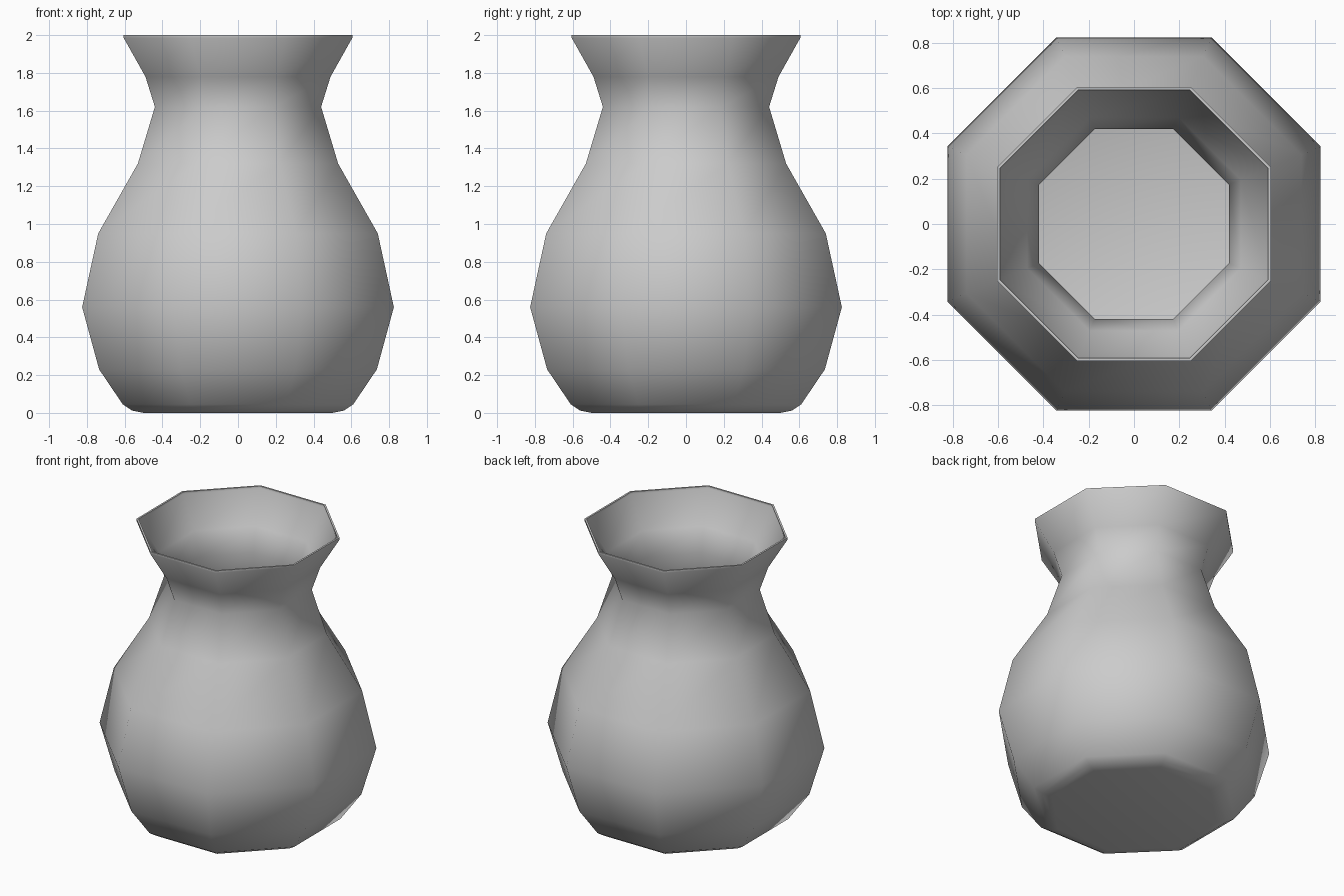
import bpy, bmesh, math

if "Cube" in bpy.data.objects:
    bpy.data.objects.remove(bpy.data.objects["Cube"])

SIDES = 8
# wall profile: (distance to flat side, height), from foot up to rim, then down inside
outer = [(0.50, 0.0), (0.56, 0.012), (0.61, 0.045), (0.735, 0.23), (0.825, 0.56),
         (0.74, 0.95), (0.53, 1.32), (0.44, 1.62), (0.49, 1.78), (0.605, 1.985), (0.605, 2.0)]
inner = [(0.593, 2.0), (0.593, 1.985), (0.472, 1.78), (0.42, 1.62), (0.51, 1.325),
         (0.72, 0.945), (0.803, 0.56), (0.715, 0.24), (0.595, 0.065), (0.50, 0.025)]


def lathe(name, profile):
    """Sweep a profile round z with flats facing the axes, closing both ends."""
    bm = bmesh.new()
    rings = []
    for a, z in profile:
        r = a / math.cos(math.pi / SIDES)
        rings.append([bm.verts.new((r * math.cos((i + 0.5) * math.tau / SIDES),
                                    r * math.sin((i + 0.5) * math.tau / SIDES), z))
                      for i in range(SIDES)])
    for lo, hi in zip(rings, rings[1:]):
        for i in range(SIDES):
            j = (i + 1) % SIDES
            bm.faces.new((lo[i], lo[j], hi[j], hi[i]))
    bm.faces.new(rings[0][::-1])   # underside
    bm.faces.new(rings[-1])        # inside floor
    bmesh.ops.recalc_face_normals(bm, faces=bm.faces)
    mesh = bpy.data.meshes.new(name)
    bm.to_mesh(mesh)
    bm.free()
    obj = bpy.data.objects.new(name, mesh)
    bpy.context.collection.objects.link(obj)
    return obj


# hollow octagonal vase, smooth shaded with a crisp lip
vase = lathe("vase", outer + inner)
bpy.context.view_layer.objects.active = vase
vase.select_set(True)
bpy.ops.object.shade_smooth_by_angle(angle=math.radians(55))
